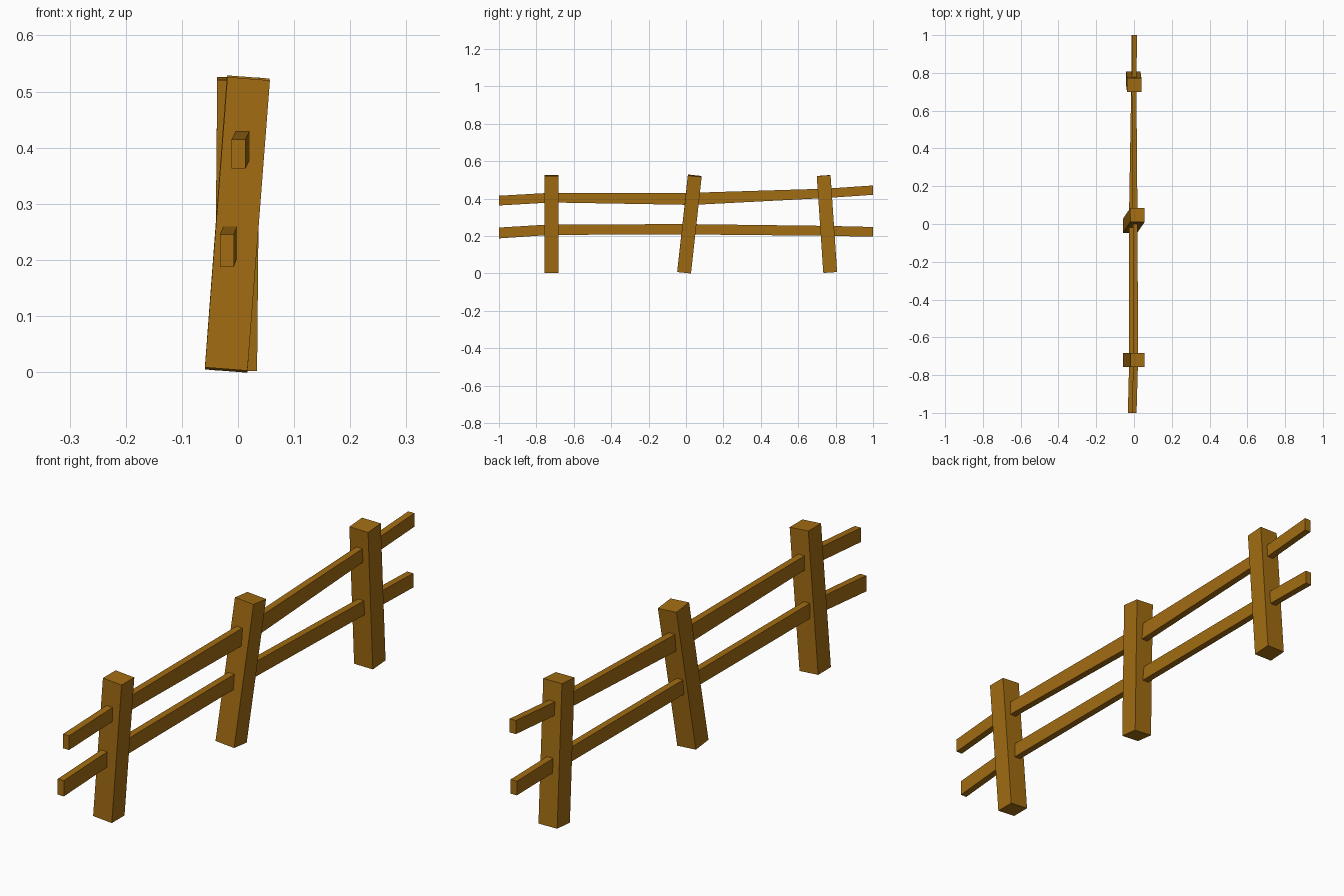
import bpy, bmesh
from mathutils import Vector, Matrix

if "Cube" in bpy.data.objects:
    bpy.data.objects.remove(bpy.data.objects["Cube"])

wood = bpy.data.materials.new("wood")
wood.diffuse_color = (0.36, 0.15, 0.006, 1)
wood.use_nodes = True
wood.node_tree.nodes["Principled BSDF"].inputs["Base Color"].default_value = wood.diffuse_color


def finish(bm, name):
    bmesh.ops.recalc_face_normals(bm, faces=bm.faces)
    me = bpy.data.meshes.new(name)
    bm.to_mesh(me)
    bm.free()
    me.materials.append(wood)
    ob = bpy.data.objects.new(name, me)
    bpy.context.collection.objects.link(ob)


def post(name, bottom, top, wx=0.076, wy=0.074):
    """Square post leaning along the line from bottom to top."""
    a, b = Vector(bottom), Vector(top)
    d = b - a
    rot = Vector((0, 0, 1)).rotation_difference(d).to_matrix().to_4x4()
    bm = bmesh.new()
    bmesh.ops.create_cube(bm, size=1, matrix=Matrix.Translation((a + b) / 2) @ rot
                          @ Matrix.Diagonal((wx, wy, d.length, 1)))
    finish(bm, name)


def rail(name, stations, width=0.025):
    """Plank lofted through stations of (y, x centre, z low, z high)."""
    bm = bmesh.new()
    rings = []
    for y, x, lo, hi in stations:
        w = width / 2
        rings.append([bm.verts.new(c) for c in
                      ((x - w, y, lo), (x + w, y, lo), (x + w, y, hi), (x - w, y, hi))])
    for r, s in zip(rings, rings[1:]):
        for i in range(4):
            j = (i + 1) % 4
            bm.faces.new((r[i], r[j], s[j], s[i]))
    bm.faces.new(rings[0])
    bm.faces.new(rings[-1])
    finish(bm, name)


# Leaning posts
post("front_post", (-0.021, -0.72, 0.0055), (0.019, -0.72, 0.523))
post("middle_post", (-0.021, -0.010, 0.006), (0.018, 0.047, 0.522))
post("back_post", (-0.004, 0.771, 0.005), (0.001, 0.736, 0.523))

# Crooked rails, bending inside the posts
rail("upper_rail", [(-1, 0.001, 0.363, 0.415), (-0.72, 0.009, 0.379, 0.431),
                    (0.035, 0.006, 0.366, 0.431), (0.75, 0.000, 0.403, 0.453),
                    (1, 0.004, 0.420, 0.470)])
rail("lower_rail", [(-1, -0.020, 0.187, 0.245), (-0.72, -0.013, 0.206, 0.262),
                    (0.035, -0.014, 0.208, 0.263), (0.75, -0.002, 0.201, 0.254),
                    (1, 0.000, 0.196, 0.248)])
